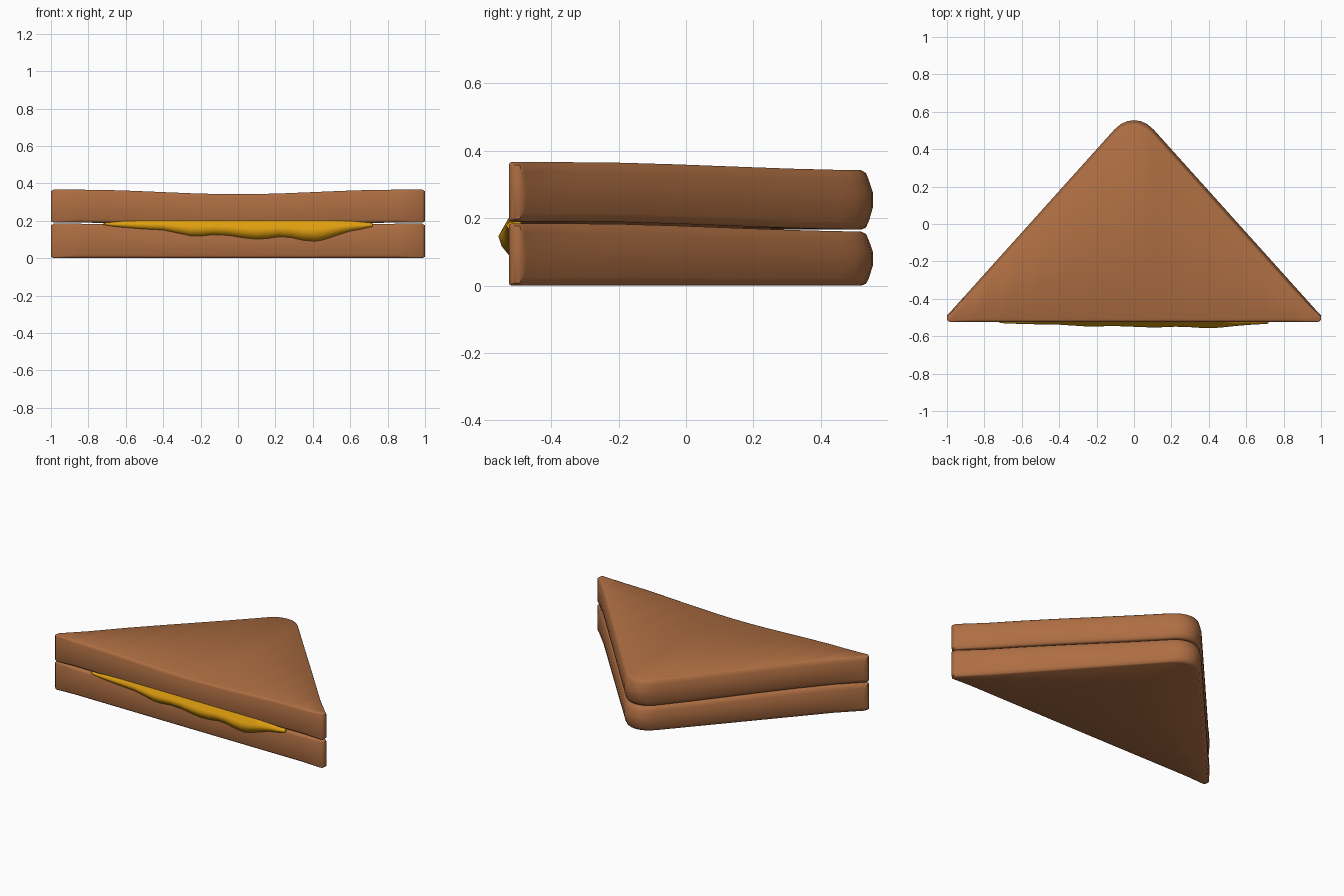
import bpy, bmesh, math

if "Cube" in bpy.data.objects:
    bpy.data.objects.remove(bpy.data.objects["Cube"])


def material(name, rgb):
    m = bpy.data.materials.new(name)
    m.diffuse_color = (*rgb, 1)
    m.use_nodes = True
    m.node_tree.nodes["Principled BSDF"].inputs["Base Color"].default_value = m.diffuse_color
    return m


bread = material("toasted bread", (0.42, 0.155, 0.055))
cheese = material("melted cheese", (0.73, 0.34, 0.005))


def loft(name, rings, mat, angle):
    """Skin a list of closed rings and cap both ends."""
    bm = bmesh.new()
    vs = [[bm.verts.new(p) for p in r] for r in rings]
    n = len(vs[0])
    for a, b in zip(vs, vs[1:]):
        for i in range(n):
            j = (i + 1) % n
            bm.faces.new((a[i], a[j], b[j], b[i]))
    bm.faces.new(vs[0])
    bm.faces.new(vs[-1])
    bmesh.ops.recalc_face_normals(bm, faces=bm.faces)
    me = bpy.data.meshes.new(name)
    bm.to_mesh(me)
    bm.free()
    me.materials.append(mat)
    ob = bpy.data.objects.new(name, me)
    bpy.context.collection.objects.link(ob)
    bpy.context.view_layer.objects.active = ob
    ob.select_set(True)
    bpy.ops.object.shade_smooth_by_angle(angle=math.radians(angle))
    ob.select_set(False)


# Half outline: x and back edge y, apex to corner
OUTLINE = [(0, .555), (.035, .55), (.07, .535), (.105, .505), (.14, .466)]
OUTLINE += [(x, .466 - (x - .14) * 1.112) for x in (.25, .4, .55, .7, .85, .985)]
OUTLINE += [(1, -.488)]
columns = [(-x, y) for x, y in reversed(OUTLINE[1:])] + OUTLINE


def slice_of_bread(name, z0, z1, sag_bottom):
    rings = []
    h = z1 - z0
    for x, yb in columns:
        end = abs(x) > .99
        yf = -.512 if end else -.525
        k = min(1, (yb - yf) / .12)
        e = .008 if end else 0
        f, c = .016 * k, .035 * k
        sag = .024 * (.5 + .5 * math.cos(math.pi * min(abs(x) / .85, 1)))
        section = [(yf + f, e), (yf + f * .3, f * .3 + e), (yf, f + e),
                   (yf, h - f - e), (yf + f * .3, h - f * .3 - e), (yf + f, h - e),
                   (yb - c, h - e), (yb - c * .6, h - .008 * k - e), (yb - c * .35, h - .03),
                   (yb, h * .62), (yb, h * .38),
                   (yb - c * .35, .025), (yb - c * .6, .006 * k + e), (yb - c, e)]
        rings.append([(x, y, z0 + z - sag * (1 if sag_bottom else z / h))
                      for y, z in section])
    loft(name, rings, bread, 50)


slice_of_bread("bottom_slice", 0, .184, False)
slice_of_bread("top_slice", .19, .366, True)

# Melted cheese: drooping lower edge along the cut front
DROOP = [(-.72, .178), (-.66, .169), (-.6, .162), (-.5, .154), (-.4, .149), (-.32, .132),
         (-.25, .117), (-.2, .117), (-.13, .124), (-.05, .120), (.03, .107), (.1, .100),
         (.16, .104), (.22, .113), (.28, .109), (.35, .094), (.41, .088), (.46, .097),
         (.53, .121), (.6, .143), (.66, .154), (.72, .168)]
rings = []
for x, zb in DROOP:
    top = .204 - .016 * max(0, (abs(x) - .55) / .17)
    out = .03 * max(.03, (.19 - zb) / .1)
    mid = zb + (top - zb) * .5
    rings.append([(x, -.49, top), (x, -.524, top), (x, -.526 - out * .7, mid + (top - mid) * .3),
                  (x, -.526 - out, mid), (x, -.526 - out * .7, mid - (mid - zb) * .5),
                  (x, -.524, zb), (x, -.49, zb)])
loft("melted_cheese", rings, cheese, 60)
